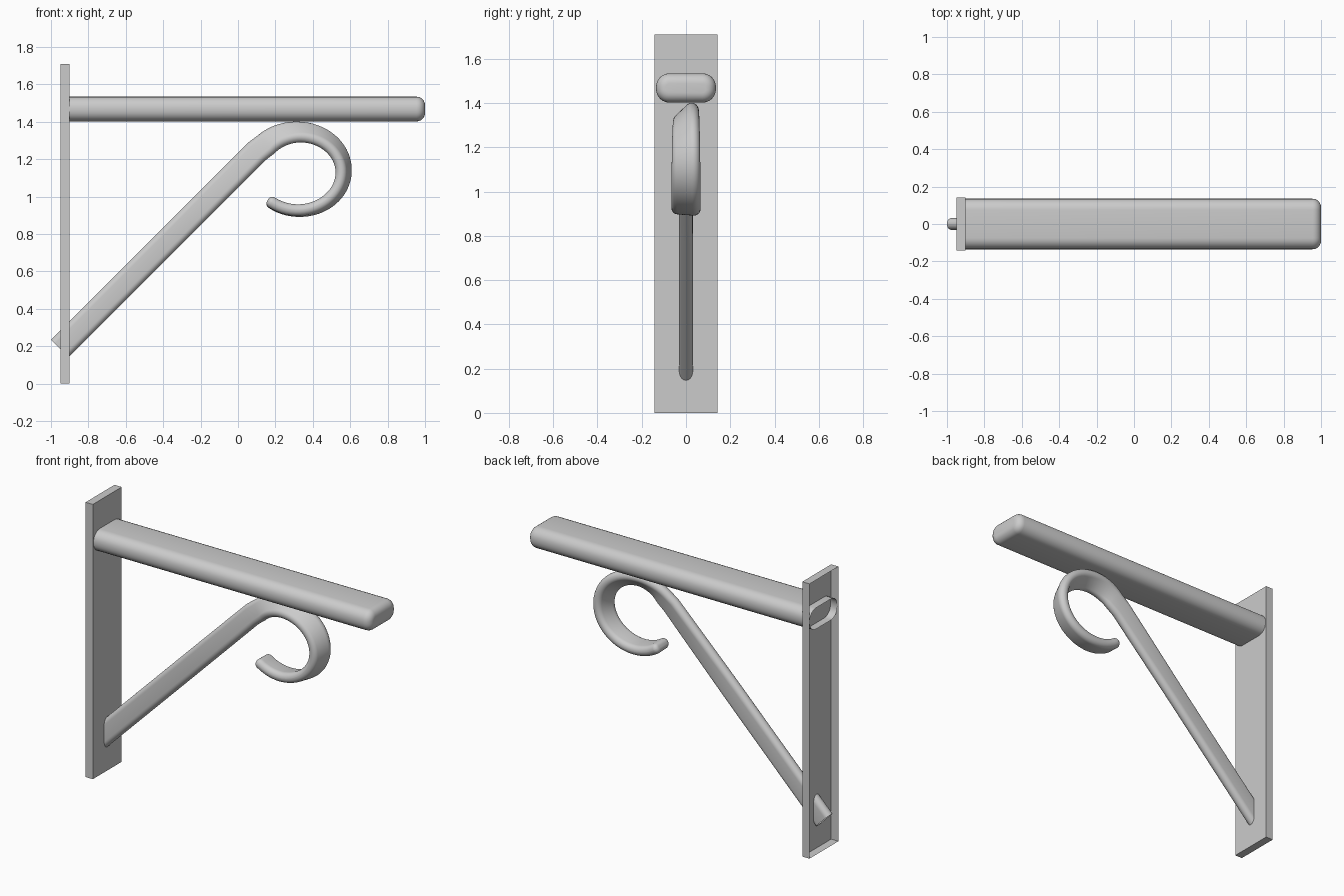
import bpy, bmesh
from math import sin, cos, pi, radians
from mathutils import Vector

if "Cube" in bpy.data.objects:
    bpy.data.objects.remove(bpy.data.objects["Cube"])

Y, Z = Vector((0, 1, 0)), Vector((0, 0, 1))


def finish(bm, name):
    me = bpy.data.meshes.new(name)
    bm.to_mesh(me)
    bm.free()
    ob = bpy.data.objects.new(name, me)
    bpy.context.collection.objects.link(ob)
    bpy.ops.object.select_all(action='DESELECT')
    ob.select_set(True)
    bpy.context.view_layer.objects.active = ob
    bpy.ops.object.shade_smooth_by_angle(angle=radians(40))


def section(c, u, v, a, b, r, n=6):
    """Rounded rectangle, half sizes a along u and b along v."""
    pts = []
    for q, (su, sv) in enumerate(((1, 1), (-1, 1), (-1, -1), (1, -1))):
        for k in range(n + 1):
            t = (q + k / n) * pi / 2
            pts.append(c + u * (su * (a - r) + r * cos(t)) + v * (sv * (b - r) + r * sin(t)))
    return pts


def round_end(c, u, v, a, b, r, bevel, n=6):
    """Sections that shrink along a quarter circle to round off the end."""
    rings = []
    for k in range(1, n + 1):
        t = k / n * pi / 2
        d = bevel * (1 - cos(t))
        rings.append(section(c + u.cross(v) * bevel * sin(t), u, v, a - d, b - d, r - d))
    return rings


def loft(name, rings):
    """Skin the sections: open at the wall, capped at the free end."""
    bm = bmesh.new()
    rows = [[bm.verts.new(p) for p in ring] for ring in rings]
    n = len(rows[0])
    for lo, hi in zip(rows, rows[1:]):
        for j in range(n):
            k = (j + 1) % n
            bm.faces.new((lo[j], lo[k], hi[k], hi[j]))
    bm.faces.new(rows[-1])
    finish(bm, name)


def lookup(keys, x):
    for (x0, y0), (x1, y1) in zip(keys, keys[1:]):
        if x <= x1:
            return y0 + (y1 - y0) * (x - x0) / (x1 - x0)
    return keys[-1][1]


# wall plate: shallow box, open at the back
bm = bmesh.new()
bmesh.ops.create_cube(bm, size=1)
for v in bm.verts:
    v.co = Vector((v.co.x * 0.05 - 0.925, v.co.y * 0.284, (v.co.z + 0.5) * 1.71))
back = [f for f in bm.faces if f.normal.x < -0.5 or f.calc_center_median().x < -0.94]
bmesh.ops.delete(bm, geom=back, context='FACES_ONLY')
finish(bm, "wall_plate")

# horizontal arm: rounded bar with a softened free end
arm = (Y, Z, 0.135, 0.066, 0.06)
loft("arm", [section(Vector((x, 0, 1.468)), *arm) for x in (-0.947, 0.955)]
     + round_end(Vector((0.955, 0, 1.468)), *arm, 0.045))

# brace: straight flat bar that twists as it curls into a scroll
path, tilts = [], []
start, bend = Vector((-0.953, 0, 0.188)), Vector((0.10, 0, 1.241))
for i in range(13):
    s = i / 12
    path.append(start.lerp(bend, s))
    tilts.append(lookup([(0, 0), (0.6, 0), (1, 11)], s))
twist = [(-136, 16), (-115, 33), (-90, 47), (0, 70), (90, 86), (127, 88)]
for i in range(49):
    deg = -136 + 263 * i / 48
    path.append(Vector((0.325 + 0.24 * cos(radians(deg)), 0, 1.135 - 0.21 * sin(radians(deg)))))
    tilts.append(lookup(twist, deg))
rings = []
for i, (p, tilt) in enumerate(zip(path, tilts)):
    tangent = (path[min(i + 1, len(path) - 1)] - path[max(i - 1, 0)]).normalized()
    normal = tangent.cross(Y)
    t = radians(tilt)
    u = normal * cos(t) + Y * sin(t)
    v = normal * sin(t) - Y * cos(t)
    shape = (u, v, 0.0665, 0.031, 0.0305)
    rings.append(section(p, *shape))
loft("scroll_brace", rings + round_end(path[-1], *shape, 0.026))
